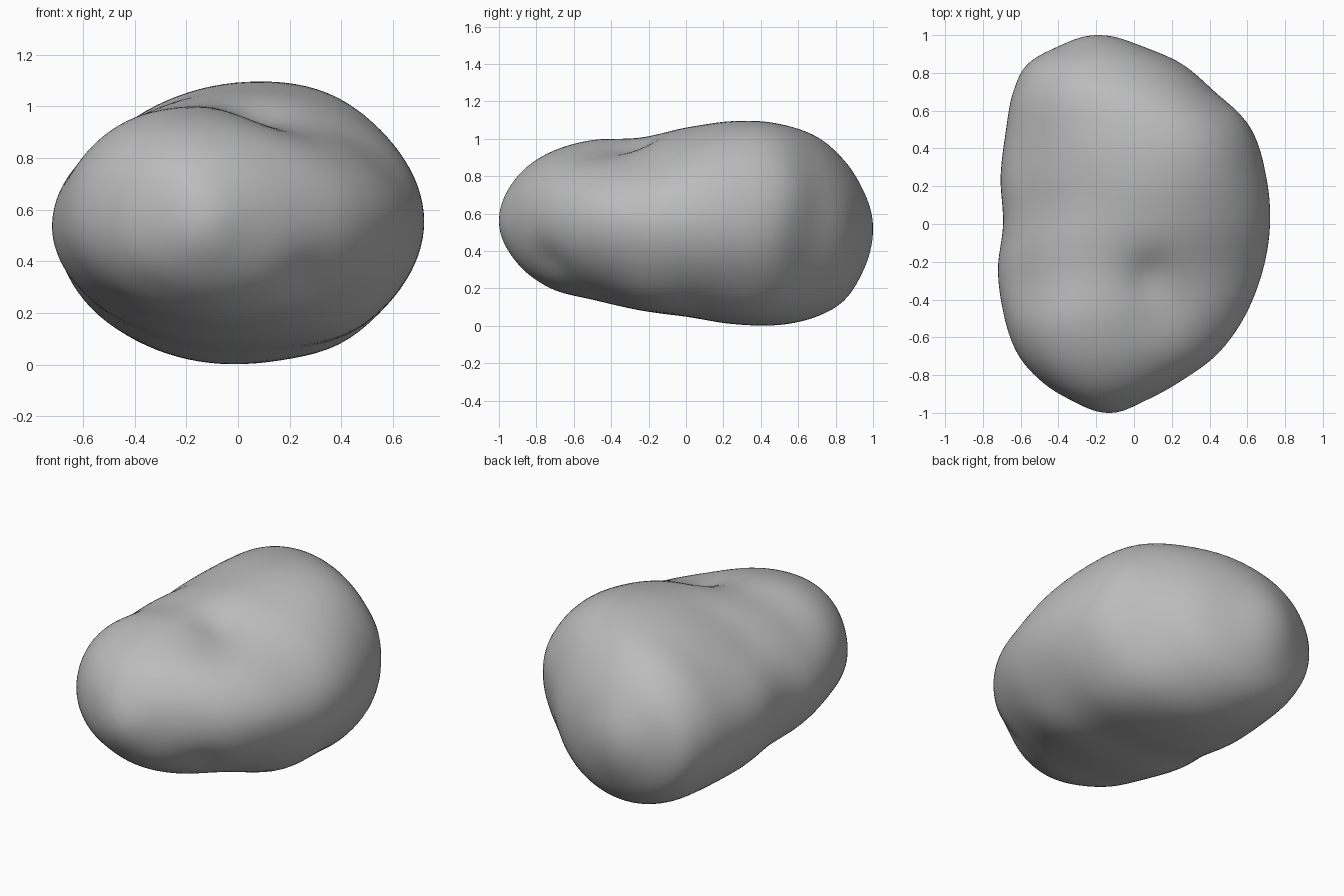
import bpy, bmesh, math
from mathutils import Vector

if "Cube" in bpy.data.objects:
    bpy.data.objects.remove(bpy.data.objects["Cube"])

# Cross-sections along y: y, left x, right x, bottom z, top z, sideways lean of the crown
STATIONS = [
    (-1.0, -.13, -.13, .56, .56, 0),
    (-.95, -.30, .03, .40, .73, -.02),
    (-.85, -.47, .22, .28, .85, -.04),
    (-.70, -.61, .43, .19, .94, -.09),
    (-.50, -.69, .58, .14, .995, -.13),
    (-.25, -.725, .68, .085, 1.01, -.07),
    (0, -.695, .72, .05, 1.06, .0),
    (.25, -.71, .70, .01, 1.09, .04),
    (.50, -.68, .62, .005, 1.075, .05),
    (.70, -.64, .43, .05, 1.01, .03),
    (.85, -.56, .25, .14, .88, 0),
    (.95, -.38, .02, .30, .72, 0),
    (1.0, -.19, -.19, .52, .52, 0),
]
# Hollows (positive) and swellings (negative): centre, radius, depth
DENTS = [
    ((.08, -.28, 1.0), .13, .035),
    ((.16, -.42, .95), .18, .035),
    ((-.26, .16, 1.02), .17, .012),
    ((-.48, .10, .90), .16, .012),
    ((-.60, -.35, .85), .25, .03),
    ((-.54, .30, .89), .28, .025),
    ((.30, -.75, .33), .13, .025),
    ((-.30, -.80, .30), .14, .01),
    ((.50, .55, .70), .15, -.015),
    ((.33, .38, 1.0), .26, -.022),
    ((.42, -.18, .15), .24, -.04),
    ((.40, .30, .08), .20, -.022),
    ((.50, .65, .30), .22, .015),
    ((-.52, .05, .20), .20, -.015),
]
RINGS, SIDES = 72, 96


def angle(y):
    return math.acos(max(-1, min(1, -y)))


def section(u):
    """Smoothly interpolate the cross-section values at angle u along the length."""
    knots = [angle(s[0]) for s in STATIONS]
    last = len(knots) - 1
    i = max(k for k in range(last) if knots[k] <= u + 1e-9)
    h = knots[i + 1] - knots[i]
    t = (u - knots[i]) / h

    def slope(k, c):
        a, b = max(k - 1, 0), min(k + 1, last)
        return (STATIONS[b][c] - STATIONS[a][c]) / (knots[b] - knots[a])

    out = []
    for c in range(1, 6):
        p, q = STATIONS[i][c], STATIONS[i + 1][c]
        m, n = slope(i, c) * h, slope(i + 1, c) * h
        out.append(p + m * t + (3 * (q - p) - 2 * m - n) * t**2
                   + (2 * (p - q) + m + n) * t**3)
    return out


def ring_points(u):
    left, right, low, high, lean = section(u)
    cx, cz = (left + right) / 2, (low + high) / 2
    for k in range(SIDES):
        a = math.tau * k / SIDES
        s = math.sin(a)
        shift = lean * s * s if s > 0 else 0
        yield Vector((cx + (right - left) / 2 * math.cos(a) + shift,
                      -math.cos(u), cz + (high - low) / 2 * s))


# Boulder skin lofted through the rings, closed by a point at each end
bm = bmesh.new()
front = bm.verts.new((STATIONS[0][1], -1, STATIONS[0][3]))
back = bm.verts.new((STATIONS[-1][1], 1, STATIONS[-1][3]))
rings = [[bm.verts.new(p) for p in ring_points(math.pi * r / RINGS)]
         for r in range(1, RINGS)]
for k in range(SIDES):
    n = (k + 1) % SIDES
    bm.faces.new((front, rings[0][k], rings[0][n]))
    bm.faces.new((back, rings[-1][n], rings[-1][k]))
    for a, b in zip(rings, rings[1:]):
        bm.faces.new((a[k], b[k], b[n], a[n]))
bmesh.ops.recalc_face_normals(bm, faces=bm.faces)
bm.normal_update()

# Press the hollows in and push the swellings out
moves = []
for v in bm.verts:
    depth = sum(d * math.exp(-((v.co - Vector(c)).length / r) ** 2) for c, r, d in DENTS)
    moves.append((v, v.normal * -depth))
for v, move in moves:
    v.co += move

mesh = bpy.data.meshes.new("boulder")
bm.to_mesh(mesh)
bm.free()
boulder = bpy.data.objects.new("boulder", mesh)
bpy.context.collection.objects.link(boulder)

# Plain grey stone
stone = bpy.data.materials.new("grey stone")
stone.use_nodes = True
colour = (.5, .5, .5, 1)
stone.diffuse_color = colour
stone.node_tree.nodes["Principled BSDF"].inputs["Base Color"].default_value = colour
mesh.materials.append(stone)

bpy.context.view_layer.objects.active = boulder
boulder.select_set(True)
bpy.ops.object.shade_smooth()
